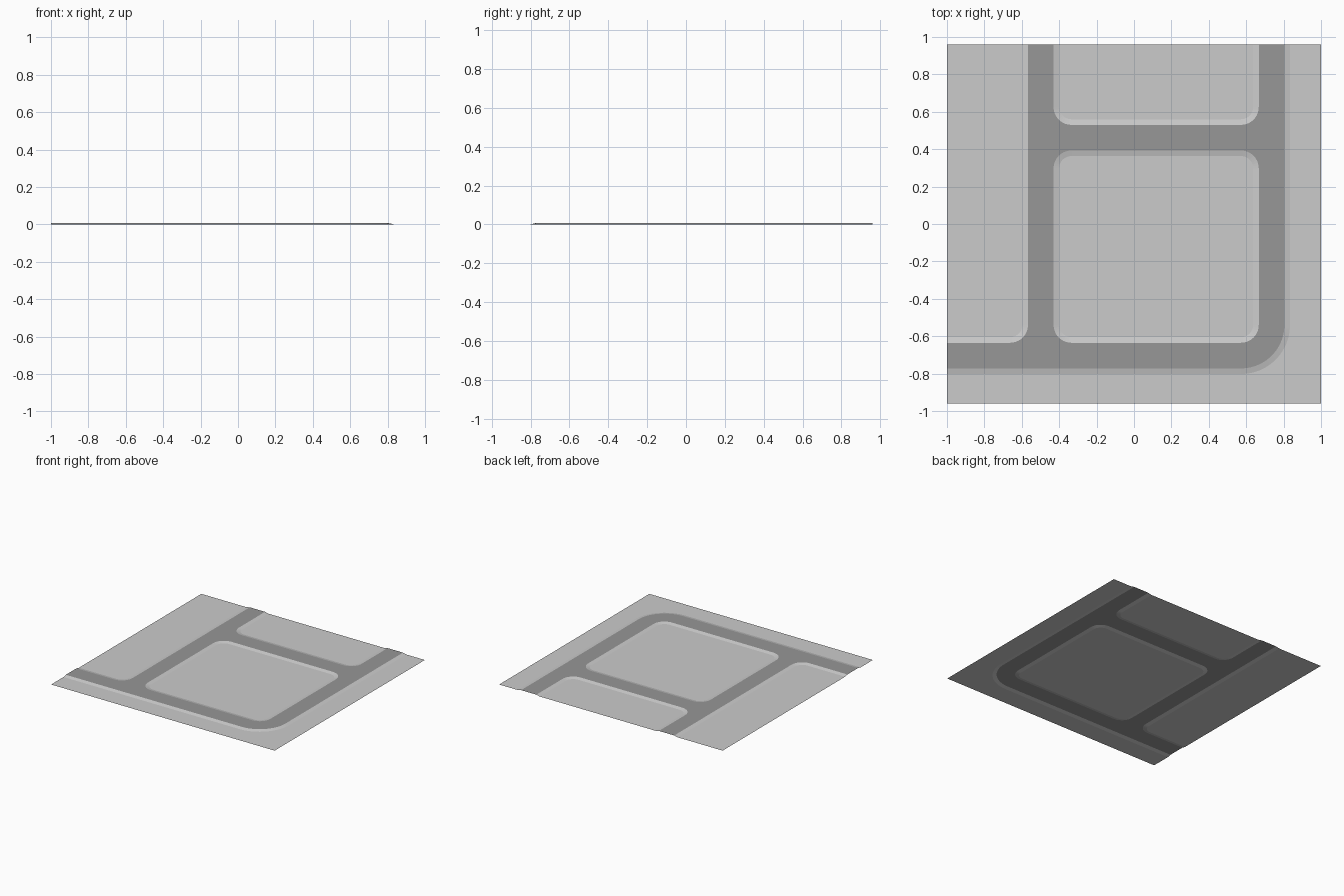
import bpy, bmesh, math

if "Cube" in bpy.data.objects:
    bpy.data.objects.remove(bpy.data.objects["Cube"])

H = 0.007        # road height above the ground
KERB = 0.03      # width of the sloping verge
HX, HY = 1.0, 0.96
XL0, XL1 = -0.567, -0.43     # left road
XR0, XR1 = 0.667, 0.804      # right road
YB0, YB1 = -0.772, -0.635    # front road
YT0, YT1 = 0.393, 0.53       # cross road
R = 0.095                    # inner corner radius
R_OUT = R + XR1 - XR0        # outer bend radius


def material(name, v):
    m = bpy.data.materials.new(name)
    m.diffuse_color = (v, v, v, 1)
    m.use_nodes = True
    m.node_tree.nodes["Principled BSDF"].inputs["Base Color"].default_value = m.diffuse_color
    return m


ground_mat = material("light grey", 0.60)
road_mat = material("dark grey", 0.31)


def arc(cx, cy, r, a0, a1, n=10):
    return [(cx + r * math.cos(math.radians(a0 + (a1 - a0) * i / n)),
             cy + r * math.sin(math.radians(a0 + (a1 - a0) * i / n))) for i in range(n + 1)]


# Edge lines of the road; d moves the line away from the road
def left_edge(d):
    return ([(XL0 - d, HY)] + arc(XL0 - R, YB1 + R, R - d, 0, -90) + [(-HX, YB1 + d)])


def top_edge(d):
    return ([(XR0 - d, HY)] + arc(XR0 - R, YT1 + R, R - d, 0, -90)
            + arc(XL1 + R, YT1 + R, R - d, 270, 180) + [(XL1 + d, HY)])


def outer_edge(d):
    return ([(-HX, YB0 - d)] + arc(XR0 - R, YB1 + R, R_OUT + d, -90, 0, 20) + [(XR1 + d, HY)])


def block_edge(d):
    return (arc(XR0 - R, YB1 + R, R - d, 0, -90) + arc(XL1 + R, YB1 + R, R - d, 270, 180)
            + arc(XL1 + R, YT0 - R, R - d, 180, 90) + arc(XR0 - R, YT0 - R, R - d, 90, 0))


def finish(name, bm, mat):
    bm.normal_update()
    for f in bm.faces:
        if f.normal.z < 0:
            f.normal_flip()
    me = bpy.data.meshes.new(name)
    bm.to_mesh(me)
    bm.free()
    me.materials.append(mat)
    ob = bpy.data.objects.new(name, me)
    bpy.context.collection.objects.link(ob)


# A flat plot of ground plus the verge sloping up to the road
def plot(name, edge, corners, closed=False):
    bm = bmesh.new()
    low = [bm.verts.new((x, y, 0)) for x, y in edge(KERB)]
    high = [bm.verts.new((x, y, H)) for x, y in edge(0)]
    rest = [bm.verts.new((x, y, 0)) for x, y in corners]
    n = len(low)
    for i in range(n if closed else n - 1):
        j = (i + 1) % n
        bm.faces.new((low[i], low[j], high[j], high[i]))
    face = bm.faces.new(low + rest)
    bmesh.ops.triangulate(bm, faces=[face])
    finish(name, bm, ground_mat)


plot("left_plot", left_edge, [(-HX, HY)])
plot("back_plot", top_edge, [])
plot("centre_plot", block_edge, [], True)
plot("outer_plot", outer_edge, [(HX, HY), (HX, -HY), (-HX, -HY)])

# Road surface: outline with the centre block left open
bm = bmesh.new()
for loop in (outer_edge(0) + top_edge(0) + left_edge(0), block_edge(0)):
    vs = [bm.verts.new((x, y, H)) for x, y in loop]
    for i in range(len(vs)):
        bm.edges.new((vs[i - 1], vs[i]))
bmesh.ops.triangle_fill(bm, edges=bm.edges[:], use_beauty=True, normal=(0, 0, 1))
finish("road", bm, road_mat)
